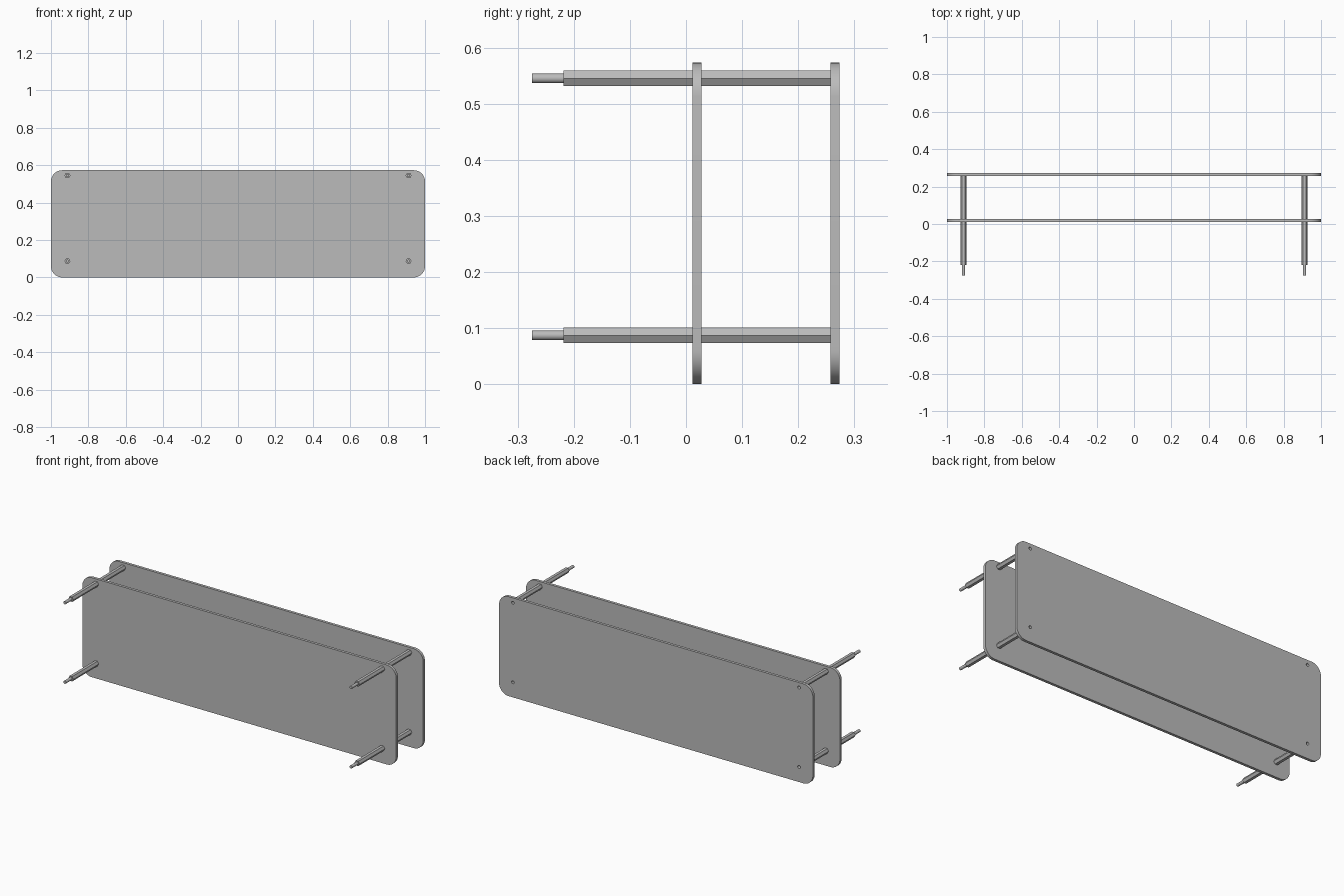
import bpy
import bmesh
from math import sin, cos, pi, radians

if "Cube" in bpy.data.objects:
    bpy.data.objects.remove(bpy.data.objects["Cube"])

grey = bpy.data.materials.new("plain grey")
grey.use_nodes = True
COLOUR = (0.5, 0.5, 0.5, 1)
grey.diffuse_color = COLOUR
grey.node_tree.nodes["Principled BSDF"].inputs["Base Color"].default_value = COLOUR

HEIGHT = 0.573
PLATE = 0.016         # plate thickness
CORNER = 0.06         # plate corner radius
STUD_R = 0.0085
STUD_LEN = 0.056
APOTHEM = 0.014       # half the width across the hexagon's flats
BODY_LEN = 0.23
FRONT_Y = -0.2185     # front end of the front standoff bodies
PITCH = BODY_LEN + PLATE
POSTS = {"right_lower": (-0.912, 0.087), "left_lower": (0.912, 0.087),
         "right_upper": (-0.912, 0.545), "left_upper": (0.912, 0.545)}


def finish(obj):
    bpy.ops.object.select_all(action="DESELECT")
    obj.select_set(True)
    bpy.context.view_layer.objects.active = obj
    if obj.type == "CURVE":
        bpy.ops.object.convert(target="MESH")
        obj = bpy.context.object
    bpy.ops.object.shade_smooth_by_angle(angle=radians(30))


def add_outline(curve, points):
    spline = curve.splines.new("POLY")
    spline.points.add(len(points) - 1)
    for p, (x, z) in zip(spline.points, points):
        p.co = (x, z, 0, 1)
    spline.use_cyclic_u = True


def arc(cx, cz, r, start, sweep, steps):
    return [(cx + r * cos(start + sweep * i / steps),
             cz + r * sin(start + sweep * i / steps)) for i in range(steps + 1)]


def plate(name, y):
    """Rounded rectangle with four screw holes, extruded along y."""
    curve = bpy.data.curves.new(name, "CURVE")
    curve.dimensions = "2D"
    curve.fill_mode = "BOTH"
    curve.extrude = PLATE / 2
    left, top = 1 - CORNER, HEIGHT - CORNER
    corners = [(left, top), (-left, top), (-left, CORNER), (left, CORNER)]
    outline = []
    for i, (x, z) in enumerate(corners):
        outline += arc(x, z, CORNER, i * pi / 2, pi / 2, 12)
    add_outline(curve, outline)
    for x, z in POSTS.values():
        add_outline(curve, arc(x, z, STUD_R, 0, 2 * pi, 24)[:-1])
    curve.materials.append(grey)
    obj = bpy.data.objects.new(name, curve)
    obj.location.y = y + PLATE / 2
    obj.rotation_euler.x = pi / 2
    bpy.context.collection.objects.link(obj)
    finish(obj)


def standoff_mesh():
    """Hexagonal body with a round stud in front and a blind bore behind."""
    bm = bmesh.new()
    n = 24

    def ring(y, hexagonal):
        verts = []
        for i in range(n):
            a = 2 * pi * i / n
            r = STUD_R
            if hexagonal:
                r = APOTHEM / cos(a % (pi / 3) - pi / 6)
            verts.append(bm.verts.new((r * cos(a), y, r * sin(a))))
        return verts

    rings = [ring(-STUD_LEN, False), ring(0, False), ring(0, True),
             ring(BODY_LEN, True), ring(BODY_LEN, False),
             ring(BODY_LEN - STUD_LEN, False)]
    for a, b in zip(rings, rings[1:]):
        for i in range(n):
            j = (i + 1) % n
            bm.faces.new((a[i], a[j], b[j], b[i]))
    bm.faces.new(rings[0])
    bm.faces.new(rings[-1])
    bmesh.ops.recalc_face_normals(bm, faces=bm.faces)
    mesh = bpy.data.meshes.new("standoff")
    bm.to_mesh(mesh)
    bm.free()
    mesh.materials.append(grey)
    return mesh


# Two panels
plate("front_plate", FRONT_Y + BODY_LEN)
plate("back_plate", FRONT_Y + BODY_LEN + PITCH)

# Four standoffs in front of each panel
for row, y in (("front", FRONT_Y), ("back", FRONT_Y + PITCH)):
    for place, (x, z) in POSTS.items():
        post = bpy.data.objects.new(f"{row}_standoff_{place}", standoff_mesh())
        post.location = (x, y, z)
        bpy.context.collection.objects.link(post)
        finish(post)
